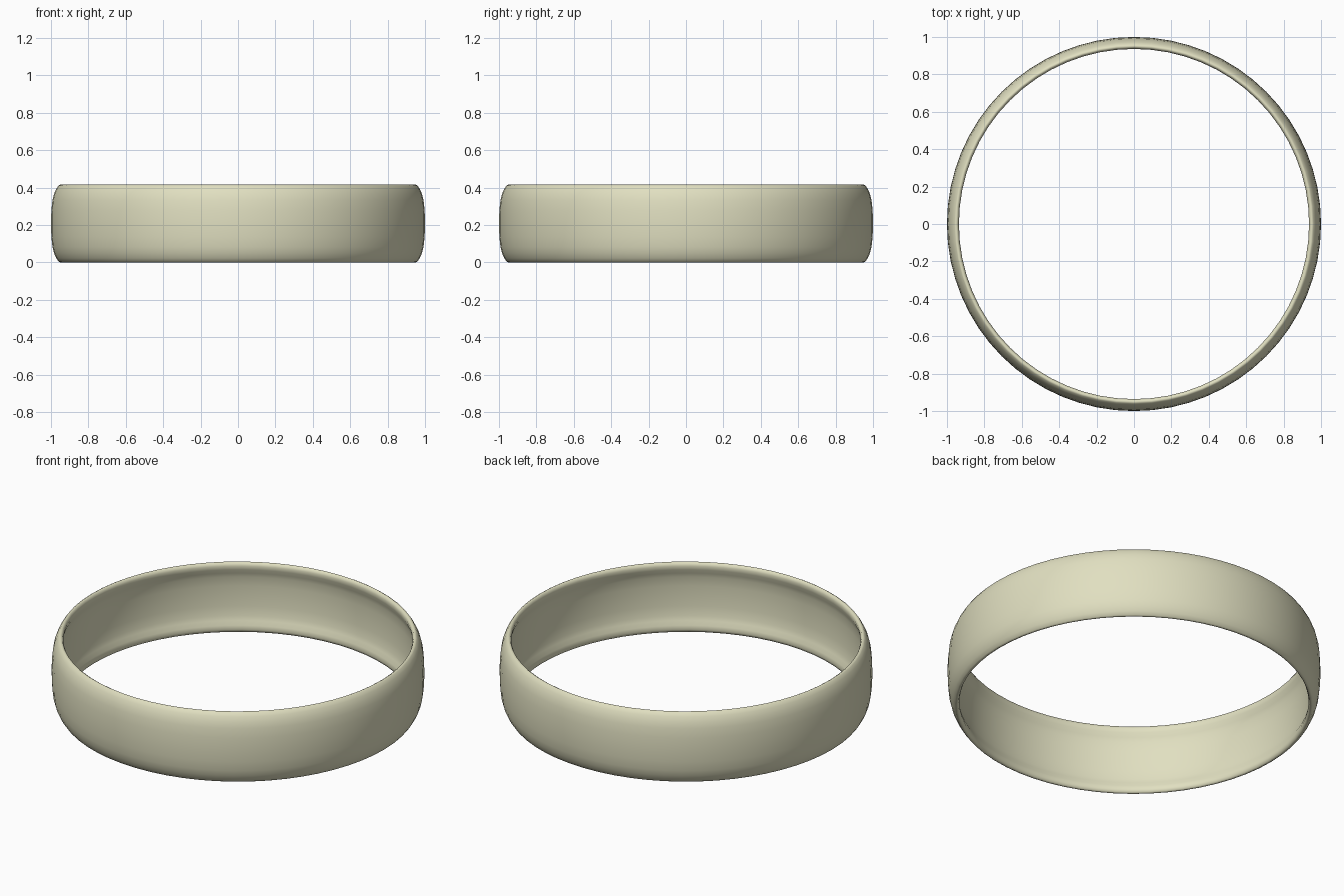
import bpy, bmesh, math

if "Cube" in bpy.data.objects:
    bpy.data.objects.remove(bpy.data.objects["Cube"])

# Half cross-section (radius, height above mid-plane), outside to inside
MID = 0.208
half = [(1.0, 0.0), (0.998, 0.07), (0.992, 0.125), (0.984, 0.158), (0.972, 0.185),
        (0.960, 0.203), (0.951, 0.208), (0.942, 0.203), (0.936, 0.188),
        (0.940, 0.165), (0.950, 0.140), (0.957, 0.115), (0.962, 0.06), (0.963, 0.0)]
# Mirror to get the closed, constant-thickness rolled section
profile = half + [(r, -h) for r, h in reversed(half[1:-1])]

# Band: sweep the section around z
SEG = 64
bm = bmesh.new()
rings = []
for i in range(SEG):
    a = 2 * math.pi * i / SEG
    rings.append([bm.verts.new((r * math.cos(a), r * math.sin(a), MID + h)) for r, h in profile])
n = len(profile)
for i in range(SEG):
    p, q = rings[i], rings[(i + 1) % SEG]
    for j in range(n):
        k = (j + 1) % n
        bm.faces.new((p[j], q[j], q[k], p[k]))
bmesh.ops.recalc_face_normals(bm, faces=bm.faces)
for f in bm.faces:
    f.smooth = True

mesh = bpy.data.meshes.new("ring_band")
bm.to_mesh(mesh)
bm.free()
band = bpy.data.objects.new("ring_band", mesh)
bpy.context.collection.objects.link(band)

# Pale cream colour
mat = bpy.data.materials.new("cream")
mat.diffuse_color = (0.75, 0.74, 0.53, 1)
mat.use_nodes = True
mat.node_tree.nodes["Principled BSDF"].inputs["Base Color"].default_value = mat.diffuse_color
mesh.materials.append(mat)
